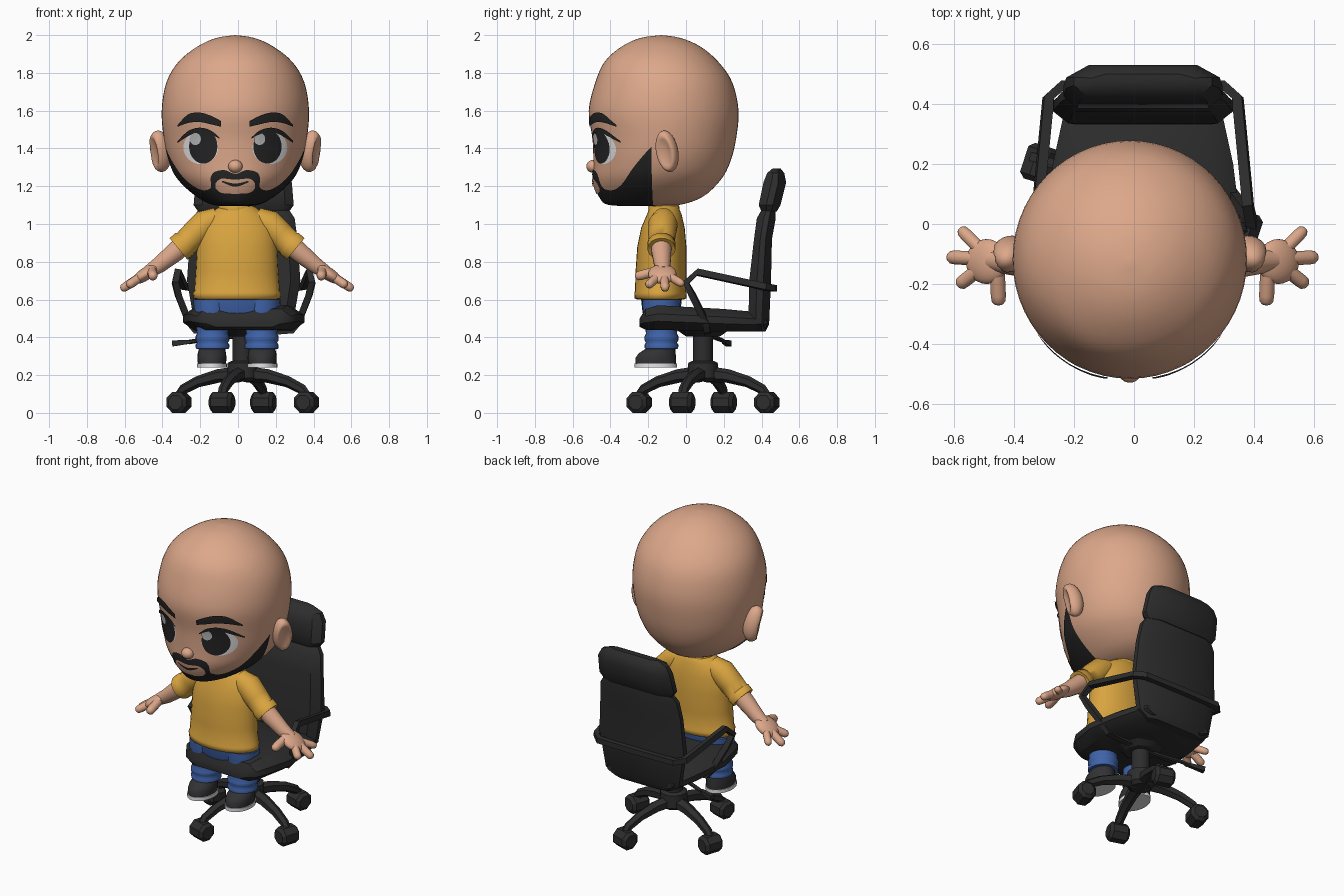
import bpy, bmesh, math
from mathutils import Vector, Matrix
from mathutils.bvhtree import BVHTree

if "Cube" in bpy.data.objects:
    bpy.data.objects.remove(bpy.data.objects["Cube"])


def material(name, rgb):
    m = bpy.data.materials.new(name)
    m.diffuse_color = (*rgb, 1)
    m.use_nodes = True
    m.node_tree.nodes["Principled BSDF"].inputs["Base Color"].default_value = m.diffuse_color
    return m


SKIN = material("skin", (0.72, 0.39, 0.255))
HAIR = material("black_hair", (0.018, 0.018, 0.018))
SHIRT = material("mustard_cloth", (0.69, 0.37, 0.05))
JEANS = material("blue_denim", (0.05, 0.125, 0.40))
CHAIR = material("chair_black", (0.026, 0.026, 0.027))
SHOE = material("shoe_grey", (0.032, 0.032, 0.035))
WHITE = material("white", (0.82, 0.82, 0.82))
GLINT = material("glint_grey", (0.5, 0.5, 0.5))


def mesh(name, verts, faces, mat, angle=50, fix=True):
    me = bpy.data.meshes.new(name)
    me.from_pydata([tuple(v) for v in verts], [], faces)
    if fix:
        bm = bmesh.new()
        bm.from_mesh(me)
        bmesh.ops.remove_doubles(bm, verts=bm.verts, dist=1e-5)
        bmesh.ops.recalc_face_normals(bm, faces=bm.faces)
        bm.to_mesh(me)
        bm.free()
    me.materials.append(mat)
    me.shade_smooth()
    me.set_sharp_from_angle(angle=math.radians(angle))
    ob = bpy.data.objects.new(name, me)
    bpy.context.collection.objects.link(ob)
    return ob


def spline(pts, k):
    """Catmull-Rom refinement of a list of tuples."""
    out = []
    for i in range(len(pts) - 1):
        a, b, c, d = (pts[max(i - 1, 0)], pts[i], pts[i + 1], pts[min(i + 2, len(pts) - 1)])
        for s in range(k):
            t = s / k
            out.append(tuple(0.5 * (2 * q + (r - p) * t + (2 * p - 5 * q + 4 * r - w) * t * t
                                    + (3 * q - p - 3 * r + w) * t ** 3)
                             for p, q, r, w in zip(a, b, c, d)))
    return out + [tuple(pts[-1])]


def loft(name, rings, mat, angle=50):
    n = len(rings[0])
    verts = [v for r in rings for v in r]
    faces = [(i * n + j, i * n + (j + 1) % n, (i + 1) * n + (j + 1) % n, (i + 1) * n + j)
             for i in range(len(rings) - 1) for j in range(n)]
    if (Vector(rings[0][0]) - Vector(rings[0][1])).length > 1e-4:
        faces.append(tuple(range(n)))
    if (Vector(rings[-1][0]) - Vector(rings[-1][1])).length > 1e-4:
        faces.append(tuple(range(len(verts) - n, len(verts))))
    return mesh(name, verts, faces, mat, angle)


def ellipse(cx, cy, z, rx, ry, n=24):
    return [(cx + rx * math.sin(2 * math.pi * j / n), cy - ry * math.cos(2 * math.pi * j / n), z)
            for j in range(n)]


def tube(name, pts, radii, mat, n=12, angle=50):
    pts = [Vector(p) for p in pts]
    rings, u, last = [], None, None
    for i, p in enumerate(pts):
        t = (pts[min(i + 1, len(pts) - 1)] - pts[max(i - 1, 0)]).normalized()
        if u is None:
            u = t.cross(Vector((0, 0, 1)) if abs(t.z) < 0.9 else Vector((1, 0, 0))).normalized()
        else:
            u = last.rotation_difference(t) @ u
        last, w = t, t.cross(u)
        rings.append([p + radii[i] * (u * math.cos(a) + w * math.sin(a))
                      for a in (2 * math.pi * (j + 0.5) / n for j in range(n))])
    return loft(name, rings, mat, angle)


def ball(name, loc, scale, mat, rot=(0, 0, 0), dent=0):
    bm = bmesh.new()
    bmesh.ops.create_uvsphere(bm, u_segments=24, v_segments=14, radius=1)
    for v in bm.verts:
        if dent and v.co.x * dent > 0.6:
            v.co.x = dent * (0.6 - 0.6 * (abs(v.co.x) - 0.6))
    r = Matrix.Rotation(rot[2], 4, 'Z') @ Matrix.Rotation(rot[1], 4, 'Y') @ Matrix.Rotation(rot[0], 4, 'X')
    bmesh.ops.transform(bm, verts=bm.verts,
                        matrix=Matrix.Translation(loc) @ r @ Matrix.Diagonal((*scale, 1)))
    verts = [v.co.copy() for v in bm.verts]
    faces = [tuple(v.index for v in f.verts) for f in bm.faces]
    bm.free()
    return mesh(name, verts, faces, mat, 70)


# Head: z, half width, front y, back y
HX = -0.014
HEAD = [(1.095, 0, -.2, -.2), (1.10, .11, -.40, -.04), (1.145, .2, -.455, .09), (1.235, .30, -.488, .185),
        (1.33, .35, -.49, .235), (1.45, .378, -.495, .265), (1.6, .39, -.515, .278), (1.75, .365, -.48, .245),
        (1.86, .30, -.43, .17), (1.94, .2, -.34, .075), (1.985, .1, -.24, -.03), (2.0, 0, -.13, -.13)]
head = loft("head", [ellipse(HX, (f + b) / 2, z, w, (b - f) / 2, 56) for z, w, f, b in spline(HEAD, 4)], SKIN, 80)
head.data.materials.append(HAIR)
for p in head.data.polygons:
    if p.center.z < 1.103 and p.center.y < -0.17:
        p.material_index = 1
bvh = BVHTree.FromPolygons([v.co for v in head.data.vertices], [tuple(p.vertices) for p in head.data.polygons])


def sheet(name, cols, mat):
    m = len(cols[0])
    faces = [(i * m + j, (i + 1) * m + j, (i + 1) * m + j + 1, i * m + j + 1)
             for i in range(len(cols) - 1) for j in range(m - 1)]
    return mesh(name, [v for c in cols for v in c], faces, mat, 80, False)


def plate(name, cols, mat, off, side=1, rows=6):
    """Thin plate on the face; cols are x, low z, high z."""
    out = []
    for x, lo, hi in (cols if side > 0 else [(-x, a, b) for x, a, b in reversed(cols)]):
        col = []
        for j in range(rows + 1):
            z = lo + (hi - lo) * j / rows
            hit = bvh.ray_cast(Vector((HX + x, -2, z)), Vector((0, 1, 0)))[0]
            col.append((HX + x, hit.y - off, z))
        out.append(col)
    return sheet(name, out, mat)


def oval(cx, cz, rx, rz, n=16):
    return [(cx - rx * math.cos(math.pi * i / n), cz - rz * math.sin(math.pi * i / n),
             cz + rz * math.sin(math.pi * i / n)) for i in range(n + 1)]


# Beard wraps the jaw: angle from the front, upper edge height
half = [(0, 1.265), (10, 1.285), (20, 1.275), (24, 1.245), (26, 1.19), (40, 1.18), (57, 1.22), (72, 1.305), (88, 1.41)]
cols = []
for a, top in spline([(-a, t) for a, t in reversed(half[1:])] + half, 4):
    d = Vector((math.sin(math.radians(a)), -math.cos(math.radians(a)), 0))
    cols.append([bvh.ray_cast(Vector((HX, -.17, z)), d)[0] + d * 0.006
                 for z in (1.0985 + (top - 1.0985) * (j / 14) ** 1.5 for j in range(15))])
sheet("beard", cols, HAIR)
plate("mouth_skin", spline([(-.105, 1.19, 1.215), (-.075, 1.165, 1.24), (0, 1.16, 1.235),
                            (.075, 1.165, 1.24), (.105, 1.19, 1.215)], 4), SKIN, .011)
plate("mouth_line", spline([(-.07, 1.221, 1.229), (0, 1.197, 1.214), (.07, 1.221, 1.229)], 6), HAIR, .014, rows=2)
ball("nose", (HX, -.492, 1.305), (.038, .036, .034), SKIN)

BROW = spline([(.075, 1.515, 1.545), (.13, 1.528, 1.573), (.19, 1.54, 1.59), (.25, 1.535, 1.58), (.305, 1.515, 1.525)], 4)
LASH = spline([(.085, 1.452, 1.458), (.13, 1.475, 1.495), (.19, 1.488, 1.51), (.25, 1.465, 1.492), (.305, 1.43, 1.44)], 4)
for s, side in ((-1, "right"), (1, "left")):
    plate(side + "_eye_white", oval(.183, 1.405, .092, .088), WHITE, .004, s)
    plate(side + "_iris", oval(.17, 1.41, .075, .09), HAIR, .007, s)
    plate(side + "_eye_glint", oval(s * .17 - .042, 1.45, .03, .032), GLINT, .010)
    plate(side + "_eyelash", LASH, HAIR, .011, s)
    plate(side + "_eyebrow", BROW, HAIR, .012, s)
    ball(side + "_ear", (HX + s * .40, -.1, 1.385), (.062, .058, .112), SKIN, (.12, s * .2, -s * .45), s)

# Torso
BX = -.005
tube("neck", [(HX, -.12, 1.0), (HX, -.12, 1.15)], [.07, .07], SKIN, 20)
TORSO = [(.60, .212, .122, -.135), (.606, .230, .137, -.135), (.635, .233, .139, -.135), (.645, .226, .135, -.135),
         (.75, .219, .135, -.132), (.88, .212, .130, -.128), (.98, .202, .115, -.122), (1.05, .155, .092, -.115),
         (1.09, .095, .076, -.115), (1.10, .072, .066, -.115)]
loft("shirt", [ellipse(BX, y, z, rx, ry, 32) for z, rx, ry, y in TORSO], SHIRT, 70)
loft("collar", [ellipse(HX, -.117, z, r, r * .9) for z, r in ((1.07, .09), (1.09, .092), (1.103, .085), (1.10, .07))], SHIRT, 70)
loft("hips", [ellipse(BX, -.13, z, rx, ry) for z, rx, ry in ((.49, .17, .08), (.53, .205, .1), (.62, .21, .11))], JEANS)

for s, side in ((-1, "right"), (1, "left")):
    def P(x, y, z):
        return (BX + s * x, y, z)

    # Sleeve, arm and hand
    tube(side + "_sleeve", [P(.10, -.118, 1.03), P(.165, -.122, 1.0), P(.23, -.128, .94), P(.272, -.13, .90),
                            P(.277, -.13, .896), P(.31, -.13, .868), P(.306, -.13, .872)],
         [.06, .078, .073, .069, .075, .074, .05], SHIRT, 18, 70)
    tube(side + "_arm", [P(.25, -.13, .92), P(.33, -.13, .85), P(.41, -.125, .785), P(.47, -.12, .745)],
         [.055, .053, .044, .036], SKIN, 16)
    ball(side + "_palm", P(.485, -.125, .735), (.08, .075, .034), SKIN, (0, s * .58, 0))
    for i, (a, b, r) in enumerate([((.50, -.09, .725), (.575, -.015, .68), .022), ((.52, -.115, .715), (.615, -.11, .652), .024),
                                   ((.51, -.15, .72), (.58, -.205, .672), .024), ((.45, -.16, .75), (.445, -.27, .72), .026)]):
        a, b = Vector(P(*a)), Vector(P(*b))
        tube(f"{side}_finger_{i + 1}", [a.lerp(b, t) for t in (0, .7, .88, .97, 1)],
             [r, r, r * .9, r * .55, r * .15], SKIN, 12, 80)
    # Leg and shoe
    leg = [(.60, .100), (.52, .098), (.46, .088), (.42, .082), (.405, .090), (.385, .090), (.372, .082), (.36, .090),
           (.34, .088), (.335, .06)]
    loft(side + "_trouser_leg", [ellipse(BX + s * .13, -.13, z, r, r) for z, r in leg], JEANS, 70)
    shoe = [(.255, .074, .108, -.16), (.29, .077, .108, -.16), (.315, .075, .098, -.153), (.335, .07, .082, -.138),
            (.36, .06, .065, -.125)]
    loft(side + "_shoe", [ellipse(BX + s * .133, y, z, a, b) for z, a, b, y in shoe], SHOE, 60)
    loft(side + "_sole", [ellipse(BX + s * .133, -.16, z, .08, .112) for z in (.24, .262)], WHITE)

# Chair seat: y, half width, low z, high z
CX, CY = .03, .09
SEAT = [(-.245, .19, .455, .50), (-.215, .25, .44, .55), (-.15, .29, .44, .57), (.02, .322, .435, .56),
        (.2, .30, .43, .55), (.36, .265, .43, .535), (.43, .23, .45, .51)]


def section(w, lo, hi, a=.8, b=.8):
    h = hi - lo
    return [(-w * a, lo), (w * a, lo), (w, lo + h * .35), (w, lo + h * .65),
            (w * b, hi), (-w * b, hi), (-w, lo + h * .65), (-w, lo + h * .35)]


loft("seat", [[(CX + x, y, z) for x, z in section(w, lo, hi)] for y, w, lo, hi in SEAT], CHAIR, 35)

# Backrest and headrest: z, half width, front y, back y
BACK = [(.43, .2, .36, .42), (.47, .26, .33, .44), (.7, .30, .335, .45), (.92, .285, .36, .455),
        (1.03, .27, .375, .475), (1.075, .24, .40, .475)]
REST = [(1.065, .24, .40, .48), (1.10, .265, .385, .50), (1.22, .255, .41, .53), (1.27, .23, .43, .52), (1.295, .17, .46, .50)]
for name, rows in (("backrest", BACK), ("headrest", REST)):
    loft(name, [[(CX + x, y, z) for x, y in section(w, f, b, .83, .7)] for z, w, f, b in rows], CHAIR, 35)

# Armrests joined by a bar behind the backrest
for s, side in ((-1, "right"), (1, "left")):
    arm = [(0, .465, .66), (.27, .46, .66), (.315, .42, .667), (.35, .06, .745), (.362, .0, .69),
           (.345, .035, .62), (.29, .105, .48), (.26, .11, .44), (.05, .11, .425)]
    tube(side + "_armrest", [(CX + s * x, y, z) for x, y, z in arm], [.024] * len(arm), CHAIR, 4, 35)

# Column, hub, seat plate and lever
tube("column", [(CX - .005, CY, .18), (CX - .005, CY, .44)], [.054, .054], CHAIR, 14)
tube("hub", [(CX - .005, CY, z) for z in (.165, .185, .265, .275)], [.06, .083, .08, .06], CHAIR, 14, 35)
loft("seat_plate", [ellipse(CX, CY, z, r, r, 8) for z, r in ((.405, .09), (.44, .14))], CHAIR, 30)
tube("lever", [(CX, .12, .41), (-.2, .19, .385), (-.26, .205, .375)], [.012] * 3, CHAIR, 6)
tube("lever_paddle", [(-.25, .20, .377), (-.345, .225, .368)], [.014, .022], CHAIR, 4, 35)

# Four-armed base with casters
for i in range(4):
    a = math.radians(-18 + 90 * i)
    d, t = Vector((math.cos(a), math.sin(a), 0)), Vector((-math.sin(a), math.cos(a), 0))
    o = Vector((CX - .005, CY, 0))
    tube(f"base_leg_{i + 1}", [o + d * r + Vector((0, 0, z)) for r, z in ((.03, .205), (.14, .195), (.25, .165), (.33, .125), (.36, .085))],
         [.042, .036, .03, .027, .024], CHAIR, 6, 35)
    c = o + d * .355 + Vector((0, 0, .056))
    tube(f"caster_{i + 1}", [c + t * k for k in (-.062, -.045, .045, .062)], [.04, .06, .06, .04], CHAIR, 8, 30)
